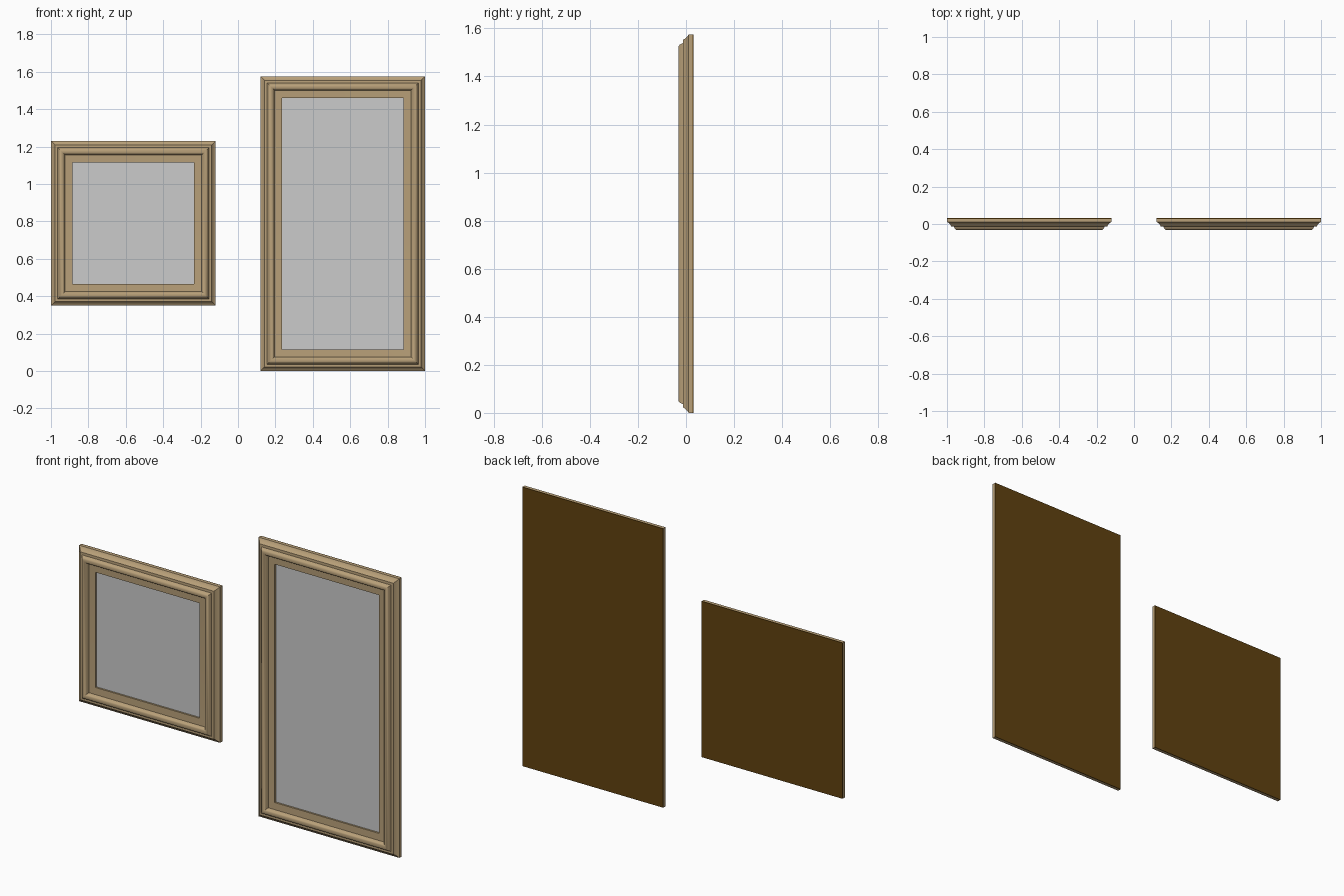
import bpy, bmesh, math

if "Cube" in bpy.data.objects:
    bpy.data.objects.remove(bpy.data.objects["Cube"])

def material(name, color):
    m = bpy.data.materials.new(name)
    m.diffuse_color = color
    m.use_nodes = True
    m.node_tree.nodes["Principled BSDF"].inputs["Base Color"].default_value = m.diffuse_color
    return m

WOOD = material("tan_wood", (0.48, 0.35, 0.19, 1))
BACK = material("brown_backing", (0.12, 0.055, 0.005, 1))

# Moulding cross-section: (inset from outer edge, depth y)
PROFILE = [(0, .028), (0, .011), (.006, .008), (.018, -.004), (.022, -.012),
           (.036, -.013), (.039, -.019), (.043, -.026), (.049, -.031),
           (.056, -.032), (.064, -.030), (.070, -.024), (.073, -.016),
           (.076, -.010), (.115, -.008), (.115, .028)]

def finish(bm, name, mat):
    bmesh.ops.recalc_face_normals(bm, faces=bm.faces)
    me = bpy.data.meshes.new(name)
    bm.to_mesh(me)
    bm.free()
    ob = bpy.data.objects.new(name, me)
    bpy.context.collection.objects.link(ob)
    if mat:
        me.materials.append(mat)
    return ob

def moulding(name, x0, x1, z0, z1):
    bm = bmesh.new()
    # one mitred rectangular loop per profile point
    loops = []
    for d, y in PROFILE:
        loops.append([bm.verts.new(p) for p in (
            (x0 + d, y, z0 + d), (x1 - d, y, z0 + d),
            (x1 - d, y, z1 - d), (x0 + d, y, z1 - d))])
    for a, b in zip(loops, loops[1:] + loops[:1]):
        for i in range(4):
            j = (i + 1) % 4
            bm.faces.new((a[i], a[j], b[j], b[i]))
    ob = finish(bm, name, WOOD)
    bpy.ops.object.select_all(action='DESELECT')
    ob.select_set(True)
    bpy.context.view_layer.objects.active = ob
    bpy.ops.object.shade_smooth_by_angle(angle=math.radians(32))

def panel(name, x0, x1, z0, z1, y0, y1, mat=None):
    bm = bmesh.new()
    bmesh.ops.create_cube(bm, size=1)
    for v in bm.verts:
        v.co = (x1 if v.co.x > 0 else x0, y1 if v.co.y > 0 else y0,
                z1 if v.co.z > 0 else z0)
    finish(bm, name, mat)

# Square frame and tall frame, each with picture pane and back board
for label, x0, x1, z0, z1 in (("square", -1, -.12, .35, 1.23),
                              ("tall", .12, 1, 0, 1.575)):
    moulding(label + "_frame", x0, x1, z0, z1)
    d = .113
    panel(label + "_picture_pane", x0 + d, x1 - d, z0 + d, z1 - d, .002, .006)
    panel(label + "_back_board", x0, x1, z0, z1, .028, .032, BACK)
